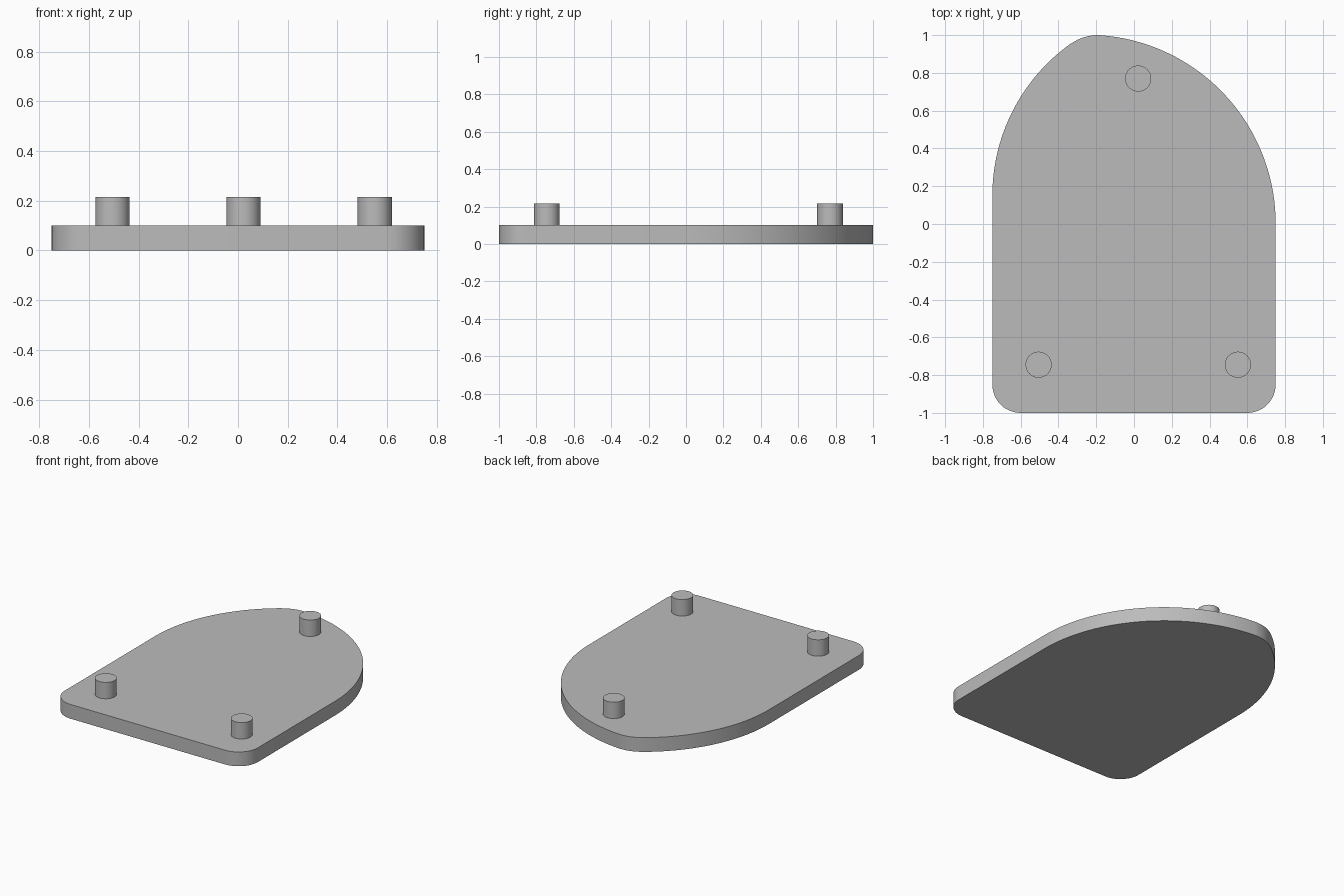
import bpy, bmesh
from math import sin, cos, radians, atan2, degrees

cube = bpy.data.objects.get("Cube")
if cube:
    bpy.data.objects.remove(cube)

grey = bpy.data.materials.new("plain grey")
grey.use_nodes = True
GREY = (0.5, 0.5, 0.5, 1)
grey.diffuse_color = GREY
grey.node_tree.nodes["Principled BSDF"].inputs["Base Color"].default_value = GREY


def arc(cx, cy, r, start, end, steps):
    """Points along a circle arc, angles in degrees."""
    angles = [radians(start + (end - start) * i / steps) for i in range(steps + 1)]
    return [(cx + r * cos(a), cy + r * sin(a)) for a in angles]


def extruded(name, outline, bottom, top):
    """Upright solid with a flat outline and smooth curved walls."""
    bm = bmesh.new()
    face = bm.faces.new([bm.verts.new((x, y, bottom)) for x, y in outline])
    new = bmesh.ops.extrude_face_region(bm, geom=[face], use_keep_orig=True)["geom"]
    verts = [v for v in new if isinstance(v, bmesh.types.BMVert)]
    bmesh.ops.translate(bm, verts=verts, vec=(0, 0, top - bottom))
    bmesh.ops.recalc_face_normals(bm, faces=bm.faces)
    mesh = bpy.data.meshes.new(name)
    bm.to_mesh(mesh)
    bm.free()
    mesh.materials.append(grey)
    obj = bpy.data.objects.new(name, mesh)
    bpy.context.collection.objects.link(obj)
    bpy.ops.object.select_all(action="DESELECT")
    obj.select_set(True)
    bpy.context.view_layer.objects.active = obj
    bpy.ops.object.shade_smooth_by_angle(angle=radians(30))
    return obj


# Base plate: two rounded front corners, two large side arcs, a blended off-centre tip
HALF, CORNER = 0.75, 0.15
right_c, left_c, tip_c = (0.238, 0.15), (-0.25, 0.002), (-0.19, 0.75)
to_left = degrees(atan2(tip_c[1] - left_c[1], tip_c[0] - left_c[0]))
to_right = degrees(atan2(tip_c[1] - right_c[1], tip_c[0] - right_c[0]))
inset = HALF - CORNER
plate = (arc(-inset, CORNER - 1, CORNER, 180, 270, 12)
         + arc(inset, CORNER - 1, CORNER, 270, 360, 12)
         + arc(*left_c, 1.0, 0, to_left, 40)
         + arc(*tip_c, 0.25, to_left, to_right, 14)[1:-1]
         + arc(*right_c, 0.988, to_right, 180, 32))
extruded("base_plate", plate, 0, 0.1)

# Three round pegs standing on the plate
pegs = {"front_right_peg": (-0.505, -0.745),
        "front_left_peg": (0.55, -0.745),
        "back_peg": (0.022, 0.77)}
for name, (x, y) in pegs.items():
    extruded(name, arc(x, y, 0.069, 0, 360, 48)[:-1], 0.1, 0.215)
